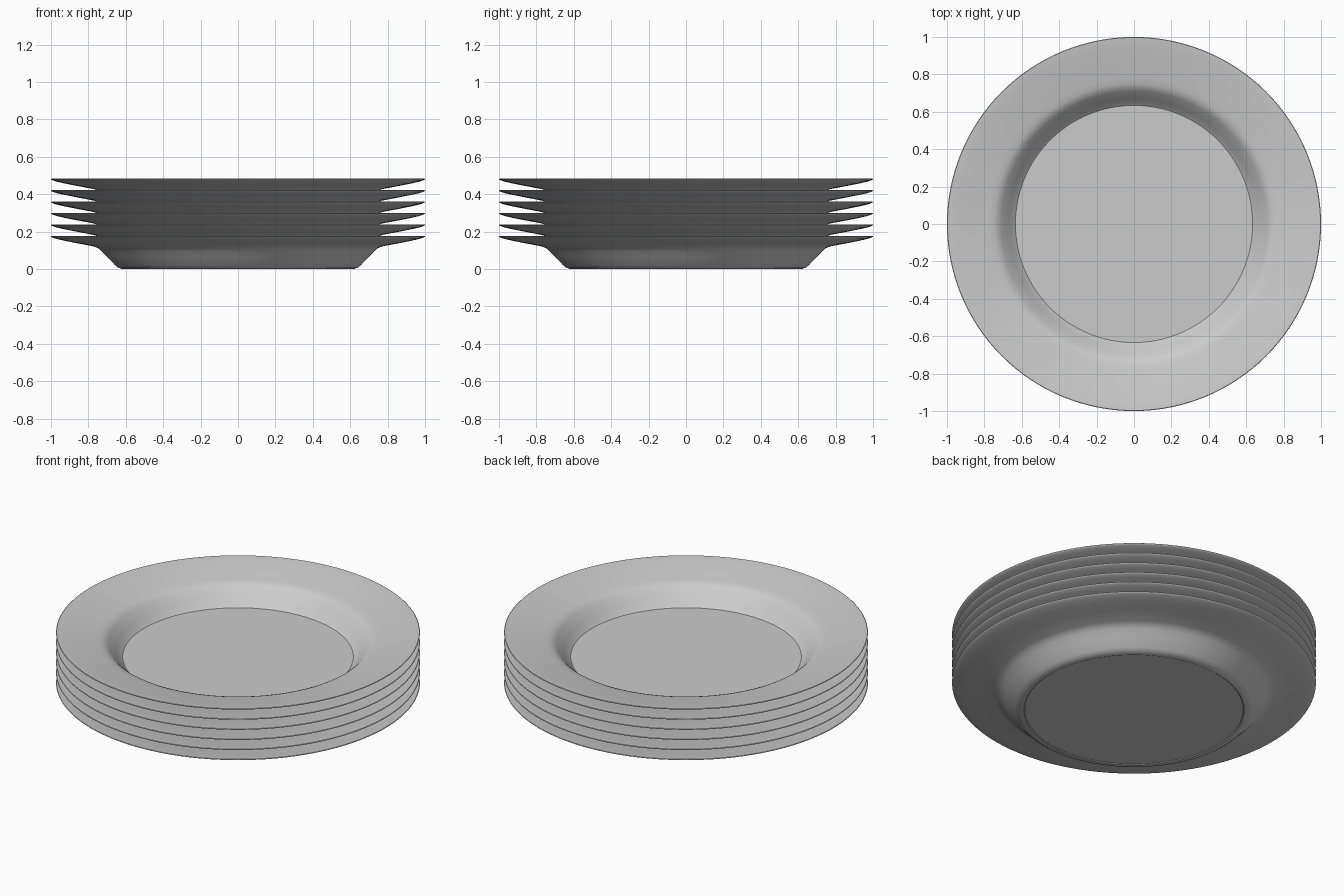
import bpy, bmesh
from math import radians, tau

if "Cube" in bpy.data.objects:
    bpy.data.objects.remove(bpy.data.objects["Cube"])

SEGMENTS = 128
COUNT = 6
SPACING = 0.0613

# Half cross-section (radius, height): underside outwards, round the lip, back across the top
PROFILE = [
    (0, 0.004), (0.60, 0.004), (0.605, 0.0), (0.62, 0.001), (0.64, 0.007), (0.655, 0.019),
    (0.70, 0.065), (0.73, 0.097), (0.748, 0.112), (0.77, 0.121), (0.86, 0.138),
    (0.93, 0.152), (0.97, 0.161), (0.99, 0.168), (0.998, 0.172), (1.0, 0.175),
    (0.997, 0.177), (0.985, 0.176), (0.95, 0.171), (0.86, 0.154), (0.78, 0.140),
    (0.75, 0.134), (0.73, 0.126), (0.71, 0.110), (0.67, 0.066), (0.645, 0.037),
    (0.634, 0.028), (0, 0.028),
]


def plate_mesh():
    bm = bmesh.new()
    verts = [bm.verts.new((r, 0, z)) for r, z in PROFILE]
    edges = [bm.edges.new(pair) for pair in zip(verts, verts[1:])]
    bmesh.ops.spin(bm, geom=verts + edges, axis=(0, 0, 1), cent=(0, 0, 0),
                   angle=tau, steps=SEGMENTS)
    bmesh.ops.remove_doubles(bm, verts=bm.verts[:], dist=1e-4)
    bmesh.ops.recalc_face_normals(bm, faces=bm.faces[:])
    mesh = bpy.data.meshes.new("plate")
    bm.to_mesh(mesh)
    bm.free()
    return mesh


# Stack of identical plates
mesh = plate_mesh()
for i in range(COUNT):
    plate = bpy.data.objects.new(f"plate_{i + 1}", mesh)
    plate.location.z = i * SPACING
    bpy.context.collection.objects.link(plate)

# Smooth the shared mesh, keeping the crease round the well floor
bpy.context.view_layer.objects.active = plate
plate.select_set(True)
bpy.ops.object.shade_smooth_by_angle(angle=radians(32))
